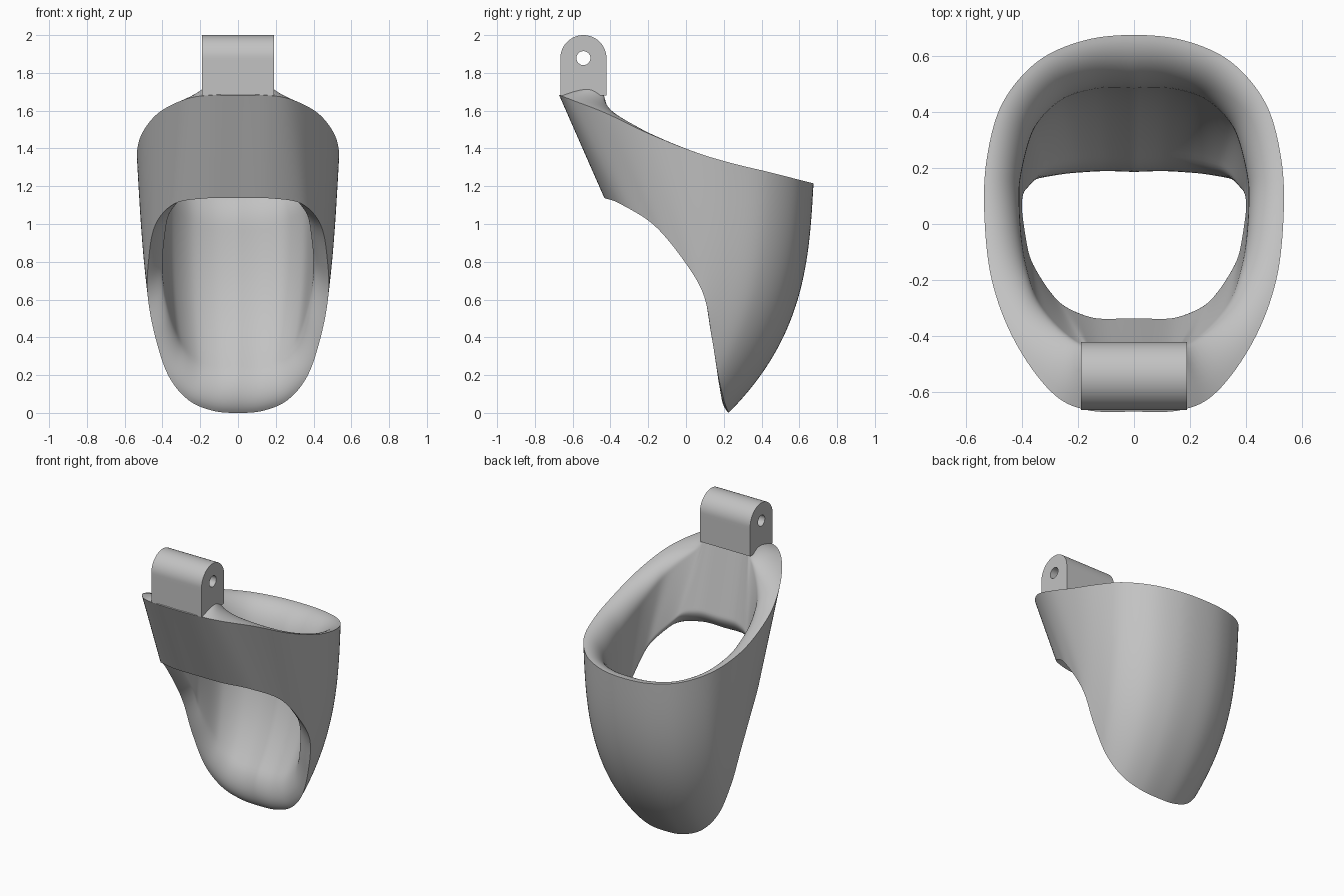
import bpy, bmesh, math
from mathutils import Vector

cube = bpy.data.objects.get("Cube")
if cube:
    bpy.data.objects.remove(cube, do_unlink=True)

grey = bpy.data.materials.new("light_grey")
grey.use_nodes = True
grey.diffuse_color = (0.54, 0.54, 0.54, 1)
grey.node_tree.nodes["Principled BSDF"].inputs["Base Color"].default_value = grey.diffuse_color


def finish(name, bm):
    bmesh.ops.recalc_face_normals(bm, faces=bm.faces)
    mesh = bpy.data.meshes.new(name)
    bm.to_mesh(mesh)
    bm.free()
    obj = bpy.data.objects.new(name, mesh)
    bpy.context.collection.objects.link(obj)
    mesh.materials.append(grey)
    bpy.ops.object.select_all(action='DESELECT')
    obj.select_set(True)
    bpy.context.view_layer.objects.active = obj
    bpy.ops.object.shade_smooth_by_angle(angle=math.radians(35))
    return obj


def skin(bm, loops):
    """Join a closed series of closed loops with quads."""
    for a, b in zip(loops, loops[1:] + loops[:1]):
        for i in range(len(a)):
            j = (i + 1) % len(a)
            bm.faces.new((a[i], a[j], b[j], b[i]))


def closed_spline(points, steps):
    out, n = [], len(points)
    for i in range(n):
        p0, p1, p2, p3 = (points[(i + k) % n] for k in (-1, 0, 1, 2))
        for s in range(steps):
            t = s / steps
            out.append(0.5 * (2 * p1 + (p2 - p0) * t + (2 * p0 - 5 * p1 + 4 * p2 - p3) * t ** 2
                              + (3 * p1 - p0 - 3 * p2 + p3) * t ** 3))
    return out


def lerp(a, b, t):
    return a + (b - a) * t


def clamp(v):
    return min(max(v, 0), 1)


# Rim stations from front centre to back centre: top edge, bottom edge
stations = [
    ((0, -.67, 1.68), (0, -.43, 1.137)),
    ((.17, -.664, 1.68), (.18, -.424, 1.135)),
    ((.295, -.60, 1.655), (.34, -.345, 1.105)),
    ((.425, -.42, 1.585), (.44, -.165, .99)),
    ((.508, -.2, 1.48), (.475, 0, .79)),
    ((.535, .05, 1.38), (.478, .095, .62)),
    ((.523, .25, 1.32), (.44, .135, .41)),
    ((.468, .435, 1.276), (.37, .17, .2)),
    ((.345, .58, 1.239), (.265, .2, .07)),
    ((.18, .655, 1.22), (.135, .22, .012)),
    ((0, .675, 1.215), (0, .225, 0)),
]
MIRROR = Vector((-1, 1, 1))


def rim(k):
    half = [Vector(s[k]) for s in stations]
    return closed_spline(half + [p * MIRROR for p in half[-2:0:-1]], 8)


top, bottom = rim(0), rim(1)
N = len(top)


# Outer wall: straight at the front, bulging into a scoop at the back
def outer(i, t):
    a, b = top[i % N], bottom[i % N]
    w = clamp((.8 - b.z) / .6)
    w = w * w * (3 - 2 * w)
    f = lerp(t, .15 * t + .85 * t ** 3, w)
    p = a.lerp(b, f)
    p.z = lerp(a.z, b.z, t)
    return p


def inward(t):
    e = .01
    t0, t1 = max(t - e, 0), min(t + e, 1)
    dirs = [(outer(i + 1, t) - outer(i - 1, t)).cross(outer(i, t1) - outer(i, t0)).normalized()
            for i in range(N)]
    for _ in range(6):
        dirs = [(dirs[i - 1] + dirs[i] * 2 + dirs[(i + 1) % N]).normalized() for i in range(N)]
    sign = 1 if dirs[0].y > 0 else -1
    return [d * sign for d in dirs]


# Wall thickness, rounded off to nothing at both sharp rims;
# the front carries a taller shoulder under the hinge
def thickness(i, t):
    u = abs(2 * i / N - 1)
    front, back = clamp((u - .66) / .2), clamp(1 - 2.2 * u)
    front = front * front * (3 - 2 * front)
    full = lerp(.125 + .095 * front + .055 * back, .085 + .035 * front + .07 * back, t)
    from_top = t / lerp(.2, .06, front)
    s = clamp(min(from_top, (1 - t) / .12))
    return full * math.sqrt(1 - (1 - s) ** 2)


ROWS = 48
ts = [(1 - math.cos(math.pi * r / ROWS)) / 2 for r in range(ROWS + 1)]
bm = bmesh.new()
loops = [[bm.verts.new(outer(i, t)) for i in range(N)] for t in ts]
for t in ts[-2:0:-1]:
    dirs = inward(t)
    loops.append([bm.verts.new(outer(i, t) + dirs[i] * thickness(i, t)) for i in range(N)])
skin(bm, loops)
finish("scoop_shell", bm)

# Hinge lug: round-topped block with a pin hole along x
HALF_W, R, HOLE, CY, CZ, BASE = .19, .122, .037, -.543, 1.878, 1.68


def lug_point(a):
    c, s = math.cos(a), math.sin(a)
    if s >= 0:
        return c * R, s * R
    drop = CZ - BASE
    k = min(R / max(abs(c), 1e-6), drop / -s)
    return c * k, s * k


corner = math.atan2(CZ - BASE, R)
angles = [math.pi * k / 32 for k in range(33)]
angles += [math.pi + corner * k / 6 for k in range(1, 7)]
angles += [lerp(math.pi + corner, 2 * math.pi - corner, k / 6) for k in range(1, 7)]
angles += [2 * math.pi - corner + corner * k / 6 for k in range(1, 6)]
bm = bmesh.new()


def lug_loop(x, hole):
    pts = [(math.cos(a) * HOLE, math.sin(a) * HOLE) if hole else lug_point(a) for a in angles]
    return [bm.verts.new((x, CY + y, CZ + z)) for y, z in pts]


skin(bm, [lug_loop(-HALF_W, False), lug_loop(HALF_W, False),
          lug_loop(HALF_W, True), lug_loop(-HALF_W, True)])
finish("hinge_lug", bm)
